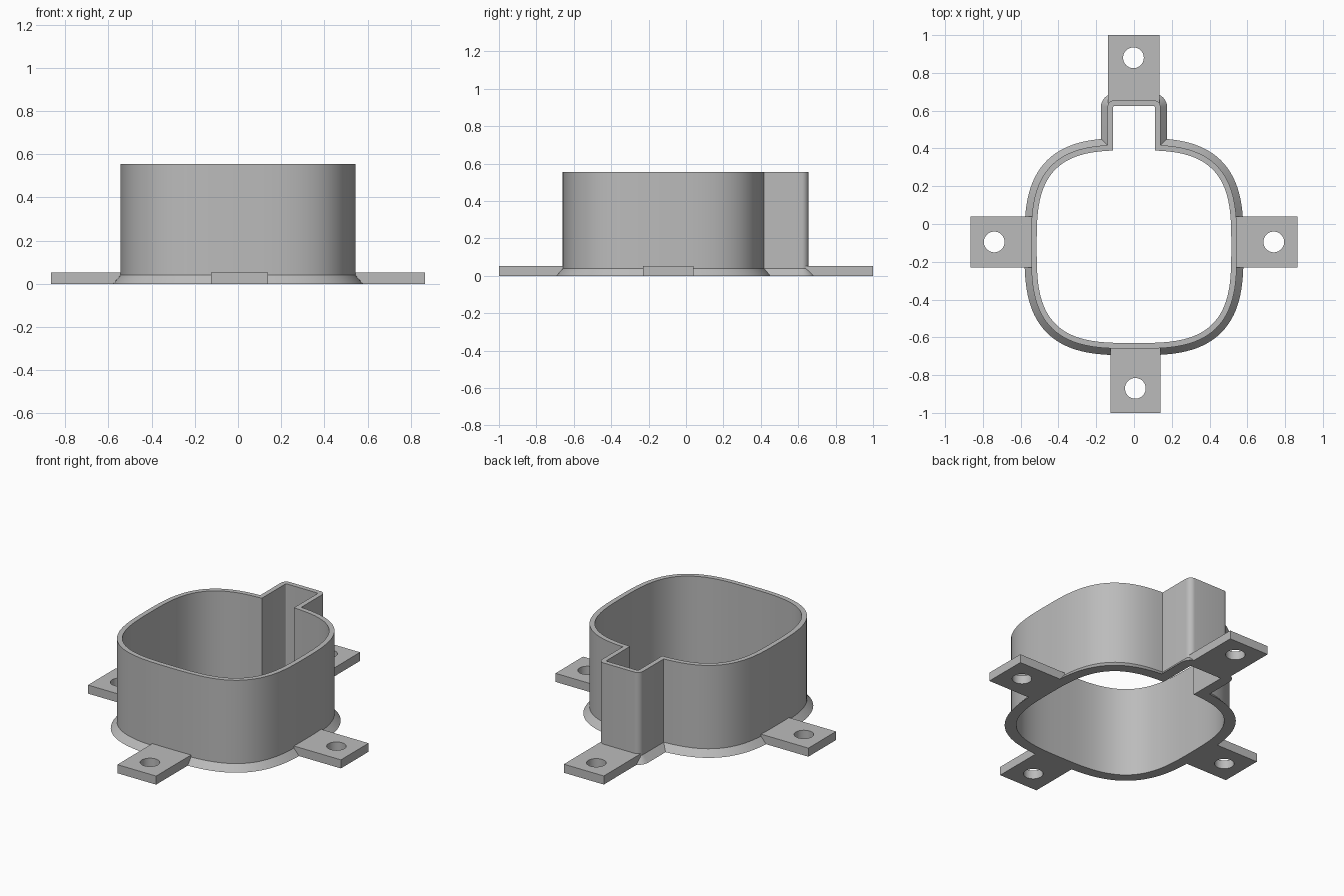
import bpy, bmesh, math
from mathutils import Vector

cube = bpy.data.objects.get("Cube")
if cube:
    bpy.data.objects.remove(cube, do_unlink=True)

grey = bpy.data.materials.new("plain grey")
grey.use_nodes = True
colour = (0.5, 0.5, 0.5, 1)
grey.diffuse_color = colour
grey.node_tree.nodes["Principled BSDF"].inputs["Base Color"].default_value = colour


def finish(bm, name):
    bmesh.ops.recalc_face_normals(bm, faces=bm.faces)
    mesh = bpy.data.meshes.new(name)
    bm.to_mesh(mesh)
    bm.free()
    mesh.materials.append(grey)
    obj = bpy.data.objects.new(name, mesh)
    bpy.context.collection.objects.link(obj)
    bpy.ops.object.select_all(action='DESELECT')
    obj.select_set(True)
    bpy.context.view_layer.objects.active = obj
    bpy.ops.object.shade_smooth_by_angle(angle=math.radians(30))
    return obj


# Outline: rounded-square body with a narrow rectangular channel at the back
A, B, CY, N = 0.545, 0.54, -0.12, 3.1
CHANNEL_X, CHANNEL_Y, CORNER = 0.14, 0.655, 0.036


def body_point(t):
    c, s = math.cos(t), math.sin(t)
    r = (abs(c / A) ** N + abs(s / B) ** N) ** (-1 / N)
    return Vector((r * c, CY + r * s))


def half_outline():
    steps = 72
    pts = [body_point(-math.pi / 2 + math.pi * i / steps) for i in range(1, steps)]
    pts = [p for p in pts if p.y < CY or p.x > CHANNEL_X + 0.01]
    pts.append(Vector((CHANNEL_X, CY + B * (1 - (CHANNEL_X / A) ** N) ** (1 / N))))
    for i in range(9):
        t = math.pi / 2 * i / 8
        pts.append(Vector((CHANNEL_X - CORNER + CORNER * math.cos(t),
                           CHANNEL_Y - CORNER + CORNER * math.sin(t))))
    return pts


def offset(pts, d):
    """Mitred offset of a closed anticlockwise outline; positive is outward."""
    out = []
    for i, p in enumerate(pts):
        a = (p - pts[i - 1]).normalized()
        b = (pts[(i + 1) % len(pts)] - p).normalized()
        n1, n2 = Vector((a.y, -a.x)), Vector((b.y, -b.x))
        out.append(p + (n1 + n2) * (d / (1 + n1.dot(n2))))
    return out


# Wall with flared foot, swept as a closed cross-section round the outline
right = half_outline()
outline = right + [Vector((-p.x, p.y)) for p in reversed(right)]
section = [(0.035, 0), (0, 0.04), (0, 0.555), (-0.03, 0.555), (-0.03, 0)]
bm = bmesh.new()
rings = [[bm.verts.new((p.x, p.y, z)) for p in offset(outline, d)] for d, z in section]
for k, ring in enumerate(rings):
    above = rings[(k + 1) % len(rings)]
    for i in range(len(ring)):
        j = (i + 1) % len(ring)
        bm.faces.new((ring[i], ring[j], above[j], above[i]))
finish(bm, "flared_wall")


# Mounting tabs, each a plate with a round bolt hole
def tab(name, x0, x1, y0, y1, hx, hy, radius=0.055, height=0.053):
    bm = bmesh.new()
    rect = [(x0, y0), (x1, y0), (x1, y1), (x0, y1)]
    hole = [(hx + radius * math.cos(math.tau * i / 40),
             hy + radius * math.sin(math.tau * i / 40)) for i in range(40)]
    for loop in (rect, hole):
        vs = [bm.verts.new((x, y, 0)) for x, y in loop]
        for i, v in enumerate(vs):
            bm.edges.new((vs[i - 1], v))
    bmesh.ops.triangle_fill(bm, use_beauty=True, edges=bm.edges[:], normal=(0, 0, 1))
    ext = bmesh.ops.extrude_face_region(bm, geom=bm.faces[:], use_keep_orig=True)
    top = [g for g in ext["geom"] if isinstance(g, bmesh.types.BMVert)]
    bmesh.ops.translate(bm, verts=top, vec=(0, 0, height))
    finish(bm, name)


tab("left_tab", 0.53, 0.865, -0.23, 0.04, 0.74, -0.095)
tab("right_tab", -0.865, -0.53, -0.23, 0.04, -0.74, -0.095)
tab("front_tab", -0.125, 0.14, -1, -0.645, 0.007, -0.87)
tab("back_tab", -0.138, 0.135, 0.64, 1, -0.003, 0.88)
